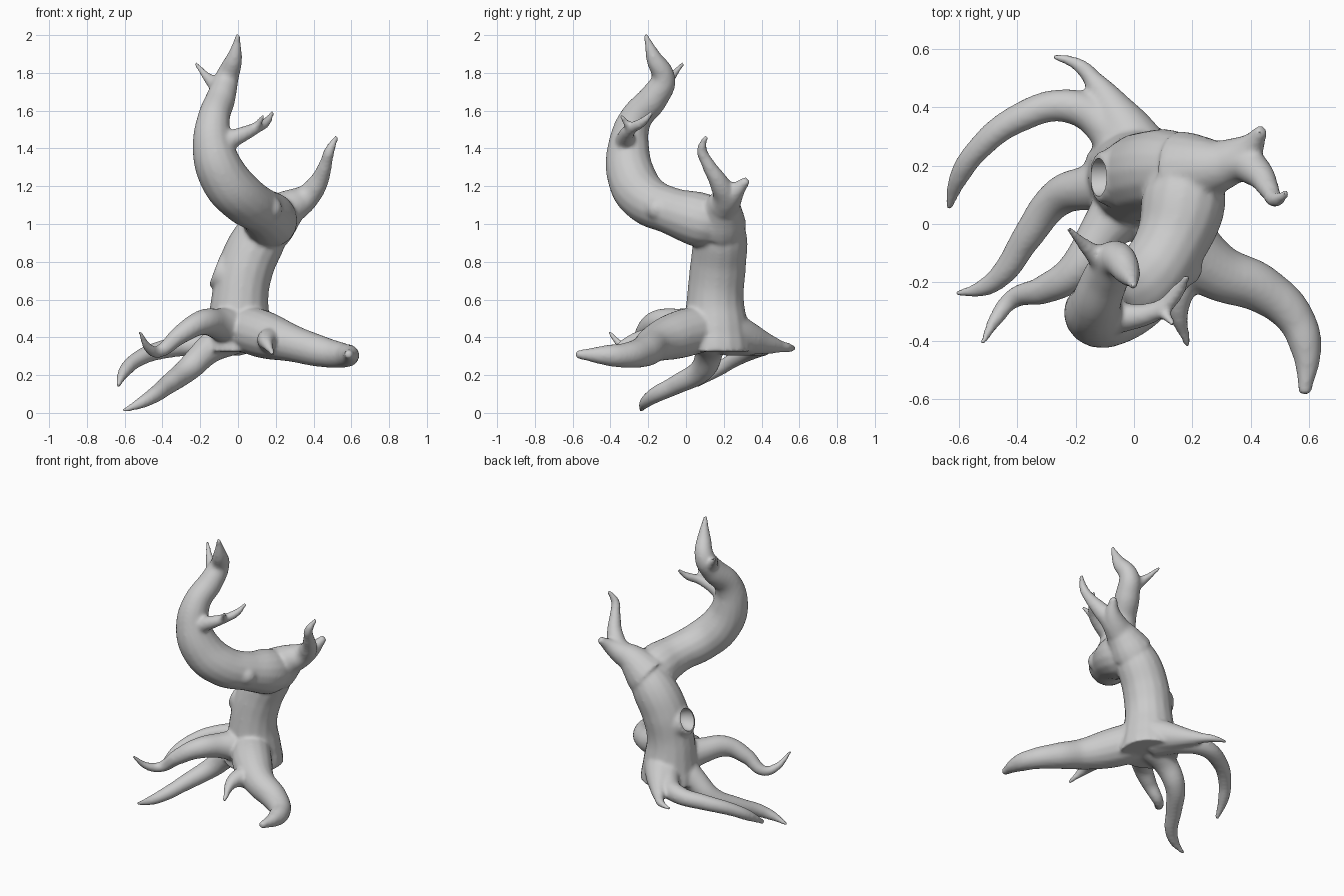
import bpy, bmesh
from mathutils import Matrix, Vector

tree_bm = bmesh.new()


def limb(points):
    """Add a smooth tapering tube through (x, y, z, radius) points."""
    cu = bpy.data.curves.new("limb", 'CURVE')
    cu.dimensions = '3D'
    cu.bevel_depth = 1.0
    cu.bevel_resolution = 6
    cu.resolution_u = 10
    cu.use_fill_caps = True
    sp = cu.splines.new('BEZIER')
    sp.radius_interpolation = 'CARDINAL'
    sp.bezier_points.add(len(points) - 1)
    for bp, (x, y, z, r) in zip(sp.bezier_points, points):
        bp.co = (x, y, z)
        bp.radius = r
        bp.handle_left_type = bp.handle_right_type = 'AUTO'
    ob = bpy.data.objects.new("limb", cu)
    bpy.context.collection.objects.link(ob)
    dg = bpy.context.evaluated_depsgraph_get()
    me = bpy.data.meshes.new_from_object(ob.evaluated_get(dg))
    tree_bm.from_mesh(me)
    bpy.data.objects.remove(ob)
    bpy.data.curves.remove(cu)
    bpy.data.meshes.remove(me)


def knob(co, r):
    bmesh.ops.create_icosphere(tree_bm, subdivisions=3, radius=r,
                               matrix=Matrix.Translation(co))


# trunk, flared at a flat foot
limb([(0.01, 0.16, 0.325, .19), (0.01, 0.16, 0.42, .175), (0.01, 0.155, 0.6, .152),
      (0.045, 0.17, 0.78, .148), (0.12, 0.185, 0.93, .14), (0.2, 0.19, 1.04, .11)])
# main branch sweeping forward then up
limb([(0.17, 0.18, 0.99, .12), (0.17, 0.08, 1.02, .145), (0.12, -0.08, 1.07, .125),
      (0.03, -0.21, 1.13, .13), (-0.07, -0.285, 1.24, .13), (-0.13, -0.305, 1.4, .112),
      (-0.13, -0.27, 1.55, .088), (-0.09, -0.17, 1.67, .078), (-0.06, -0.12, 1.77, .064),
      (-0.02, -0.17, 1.88, .043), (0.0, -0.215, 2.005, .013)])
# top twig
limb([(-0.08, -0.14, 1.71, .055), (-0.15, -0.09, 1.765, .03), (-0.225, -0.015, 1.85, .012)])
# middle twig and its nub
limb([(-0.13, -0.31, 1.4, .07), (-0.03, -0.32, 1.45, .05), (0.09, -0.29, 1.505, .032),
      (0.15, -0.23, 1.54, .025), (0.185, -0.175, 1.595, .012)])
limb([(0.09, -0.29, 1.5, .026), (0.135, -0.345, 1.575, .012)])
# side branch with upright twig and stub
limb([(0.17, 0.18, 1.0, .14), (0.27, 0.195, 1.085, .10), (0.36, 0.21, 1.14, .07),
      (0.425, 0.175, 1.22, .052), (0.465, 0.115, 1.32, .035), (0.485, 0.085, 1.39, .028),
      (0.525, 0.105, 1.465, .014)])
limb([(0.3, 0.2, 1.1, .085), (0.39, 0.255, 1.165, .055), (0.44, 0.325, 1.235, .022)])
# bump on the main branch
knob((0.17, -0.15, 1.08), .065)
# collar round the hollow
limb([(0.0, 0.16, 0.71, .12), (-0.07, 0.16, 0.735, .108), (-0.125, 0.16, 0.755, .085)])

# front right root and its spur
limb([(0.03, 0.1, 0.45, .125), (0.15, -0.05, 0.41, .125), (0.28, -0.16, 0.37, .1),
      (0.44, -0.225, 0.325, .083), (0.55, -0.32, 0.305, .067), (0.59, -0.43, 0.305, .053),
      (0.585, -0.585, 0.31, .022)])
limb([(0.19, -0.12, 0.38, .08), (0.15, -0.27, 0.38, .045), (0.185, -0.42, 0.31, .012)])
# front left root, with upturned tip
limb([(0.0, 0.1, 0.44, .12), (-0.1, -0.02, 0.47, .085), (-0.2, -0.16, 0.475, .066),
      (-0.31, -0.225, 0.41, .05), (-0.42, -0.26, 0.325, .034), (-0.47, -0.32, 0.34, .026),
      (-0.52, -0.41, 0.43, .012)])
# low left root reaching the ground
limb([(-0.02, 0.14, 0.42, .11), (-0.15, 0.125, 0.34, .08), (-0.26, 0.09, 0.235, .066),
      (-0.37, -0.05, 0.15, .052), (-0.45, -0.17, 0.09, .042), (-0.52, -0.22, 0.05, .03),
      (-0.61, -0.24, 0.01, .012)])
# back left root
limb([(0.0, 0.22, 0.42, .12), (-0.1, 0.34, 0.375, .075), (-0.23, 0.405, 0.36, .058),
      (-0.4, 0.36, 0.335, .05), (-0.53, 0.26, 0.285, .042), (-0.6, 0.16, 0.22, .034),
      (-0.635, 0.055, 0.145, .015)])
# back root spur
limb([(0.03, 0.22, 0.43, .115), (-0.05, 0.36, 0.385, .08), (-0.13, 0.48, 0.355, .04),
      (-0.19, 0.545, 0.345, .025), (-0.28, 0.575, 0.34, .012)])

# fuse all limbs into one smooth skin
bmesh.ops.remove_doubles(tree_bm, verts=tree_bm.verts, dist=1e-5)
bmesh.ops.recalc_face_normals(tree_bm, faces=tree_bm.faces)
mesh = bpy.data.meshes.new("gnarled_tree")
tree_bm.to_mesh(mesh)
tree_bm.free()
tree = bpy.data.objects.new("gnarled_tree", mesh)
bpy.context.collection.objects.link(tree)
rm = tree.modifiers.new("fuse", 'REMESH')
rm.mode = 'VOXEL'
rm.voxel_size = 0.0105
sm = tree.modifiers.new("soften", 'SMOOTH')
sm.factor = 0.5
sm.iterations = 10

# hollow in the trunk, facing left
bpy.ops.mesh.primitive_uv_sphere_add(segments=32, ring_count=16, radius=.07,
                                     location=(-0.14, 0.16, 0.765))
cutter = bpy.context.object
cutter.name = "hollow_cutter"
cutter.scale = (1.5, 0.95, 1.05)
cutter.hide_render = True
bo = tree.modifiers.new("hollow", 'BOOLEAN')
bo.operation = 'DIFFERENCE'
bo.solver = 'EXACT'
bo.object = cutter

# bake the modifiers, drop the cutter, shade smooth
bpy.ops.object.select_all(action='DESELECT')
tree.select_set(True)
bpy.context.view_layer.objects.active = tree
bpy.ops.object.convert(target='MESH')
bpy.data.objects.remove(cutter)
bpy.ops.object.shade_smooth_by_angle(angle=0.9)
